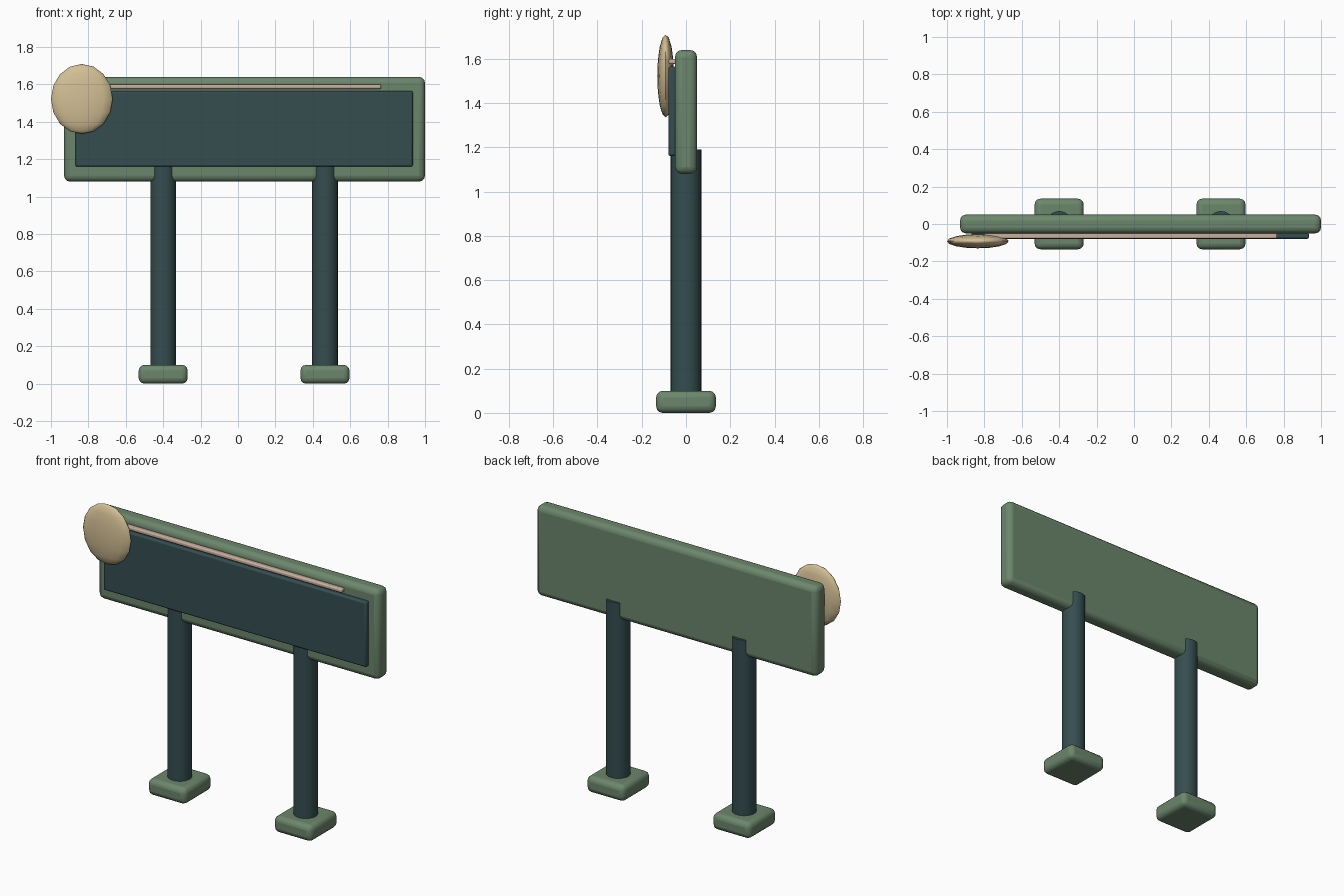
import bpy
import math

cube = bpy.data.objects.get("Cube")
if cube:
    bpy.data.objects.remove(cube, do_unlink=True)


def make_material(name, rgb):
    mat = bpy.data.materials.new(name)
    mat.use_nodes = True
    color = (*rgb, 1)
    mat.diffuse_color = color
    mat.node_tree.nodes["Principled BSDF"].inputs["Base Color"].default_value = color
    return mat


sage = make_material("sage_green", (0.15, 0.24, 0.15))
teal = make_material("dark_teal", (0.035, 0.075, 0.08))
sand = make_material("warm_sand", (0.65, 0.52, 0.30))
blush = make_material("pale_blush", (0.58, 0.43, 0.34))


def finish(obj, name, mat, angle=35):
    obj.name = name
    obj.data.materials.append(mat)
    bpy.ops.object.transform_apply(location=False, rotation=False, scale=True)
    bpy.ops.object.shade_smooth_by_angle(angle=math.radians(angle))
    return obj


def rounded_box(name, low, high, bevel, segments, mat):
    center = [(a + b) / 2 for a, b in zip(low, high)]
    bpy.ops.mesh.primitive_cube_add(size=1, location=center)
    obj = bpy.context.object
    obj.scale = [b - a for a, b in zip(low, high)]
    finish(obj, name, mat, 50)
    mod = obj.modifiers.new("rounded_edges", "BEVEL")
    mod.width = bevel
    mod.segments = segments
    # Bevel before the smooth-by-angle step
    obj.modifiers.move(len(obj.modifiers) - 1, 0)
    return obj


# Sign board, its inset panel and the trim strip
rounded_box("sign_board", (-0.93, -0.05, 1.08), (1.0, 0.05, 1.64), 0.032, 3, sage)
rounded_box("front_panel", (-0.87, -0.08, 1.16), (0.935, -0.045, 1.565), 0.01, 2, teal)
rounded_box("trim_strip", (-0.80, -0.078, 1.576), (0.765, -0.045, 1.6), 0.007, 2, blush)

# Posts and their feet
for side, x in (("right", -0.40), ("left", 0.465)):
    bpy.ops.mesh.primitive_cylinder_add(
        vertices=24, radius=0.069, depth=1.13, location=(x, 0, 0.625))
    finish(bpy.context.object, side + "_post", teal)
    rounded_box(side + "_foot", (x - 0.131, -0.135, 0), (x + 0.131, 0.135, 0.1),
                0.03, 3, sage)

# Flattened disc on the upper corner
bpy.ops.mesh.primitive_uv_sphere_add(
    segments=16, ring_count=8, radius=1, location=(-0.835, -0.092, 1.522))
disc = bpy.context.object
disc.scale = (0.165, 0.038, 0.187)
finish(disc, "corner_disc", sand, 60)
